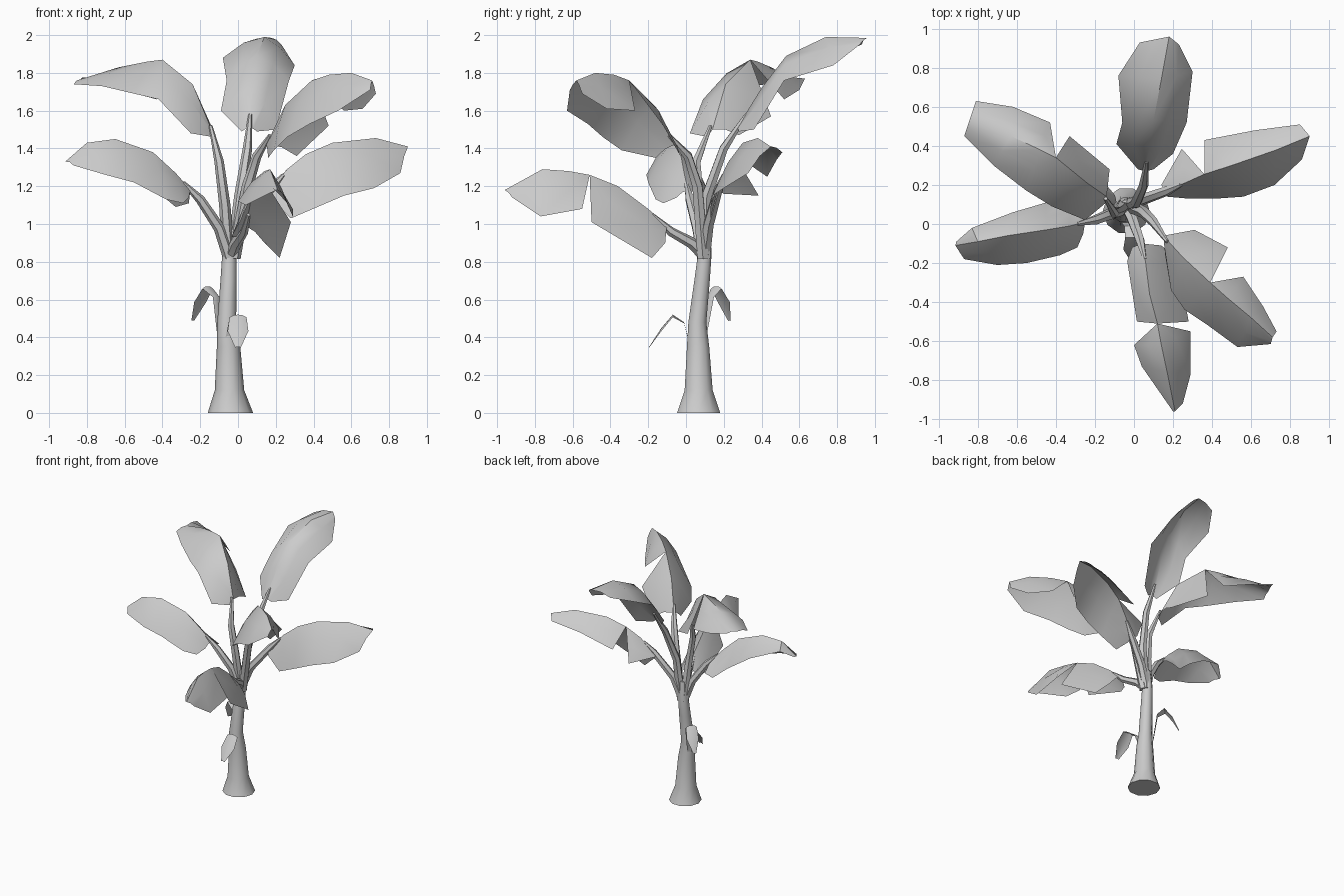
import bpy
import bmesh
from math import cos, sin, pi, radians
from mathutils import Vector

cube = bpy.data.objects.get("Cube")
if cube:
    bpy.data.objects.remove(cube, do_unlink=True)

# One plain grey for the whole plant
grey = bpy.data.materials.new("plain_grey")
grey.use_nodes = True
colour = (0.6, 0.6, 0.6, 1)
grey.diffuse_color = colour
grey.node_tree.nodes["Principled BSDF"].inputs["Base Color"].default_value = colour


def finish(name, bm, angle):
    """Turn a bmesh into a named, smoothly shaded object."""
    bmesh.ops.remove_doubles(bm, verts=bm.verts, dist=0.0005)
    bmesh.ops.recalc_face_normals(bm, faces=bm.faces)
    mesh = bpy.data.meshes.new(name)
    bm.to_mesh(mesh)
    bm.free()
    mesh.materials.append(grey)
    obj = bpy.data.objects.new(name, mesh)
    bpy.context.collection.objects.link(obj)
    bpy.ops.object.select_all(action="DESELECT")
    obj.select_set(True)
    bpy.context.view_layer.objects.active = obj
    bpy.ops.object.shade_smooth_by_angle(angle=radians(angle))


def tube(name, path, radii, sides, level=False):
    """Loft rings of shrinking radius along a path and cap both ends."""
    bm = bmesh.new()
    path = [Vector(p) for p in path]
    rings = []
    for i, (centre, radius) in enumerate(zip(path, radii)):
        along = path[min(i + 1, len(path) - 1)] - path[max(i - 1, 0)]
        if level:
            along = Vector((0, 0, 1))
        u = along.cross(Vector((0, 1, 0))).normalized()
        if abs(along.normalized().y) > 0.9:
            u = along.cross(Vector((1, 0, 0))).normalized()
        v = along.cross(u).normalized()
        rings.append([bm.verts.new(centre + radius * (u * cos(a) + v * sin(a)))
                      for a in (2 * pi * k / sides for k in range(sides))])
    for low, high in zip(rings, rings[1:]):
        for k in range(sides):
            n = (k + 1) % sides
            bm.faces.new((low[k], low[n], high[n], high[k]))
    bm.faces.new(rings[0])
    bm.faces.new(rings[-1])
    finish(name, bm, 50)


def blade(name, spine, left, right, bulge=0.1):
    """Skin a leaf between its spine and two edges; None in an edge is a tear."""
    bm = bmesh.new()
    rows = []
    for s, l, r in zip(spine, left, right):
        s = Vector(s)
        l = Vector(l) if l else s
        r = Vector(r) if r else s
        arch = Vector((0, 0, bulge))
        points = [l, (l + s) / 2 + arch * (l - s).length, s,
                  (r + s) / 2 + arch * (r - s).length, r]
        rows.append([bm.verts.new(p) for p in points])
    for a, b in zip(rows, rows[1:]):
        for k in range(len(a) - 1):
            bm.faces.new((a[k], a[k + 1], b[k + 1], b[k]))
    bmesh.ops.dissolve_degenerate(bm, dist=0.0005, edges=bm.edges)
    finish(name, bm, 40)


def sprout(name, spine, widths, across):
    """Small hanging leaf of given half widths around a bent spine."""
    side = Vector(across).normalized()
    spine = [Vector(p) for p in spine]
    drop = Vector((0, 0, -0.3))
    left = [p + (side + drop) * w for p, w in zip(spine, widths)]
    right = [p + (drop - side) * w for p, w in zip(spine, widths)]
    blade(name, spine, left, right)


# Trunk, flared at the foot
tube("trunk",
     [(-.04, .067, 0), (-.045, .067, .12), (-.05, .064, .35), (-.06, .06, .48),
      (-.05, .085, .7), (-.045, .1, .85), (-.04, .1, .98)],
     [.12, .078, .062, .05, .043, .038, .025], 10, level=True)

# Leaf stalks
stalks = {
    "back": [(-.03, .1, .82), (.01, .11, 1.15), (.05, .2, 1.4), (.065, .32, 1.58)],
    "right_back": [(-.03, .1, .85), (.03, .12, 1), (.17, .17, 1.18), (.24, .2, 1.26)],
    "right_front": [(-.02, .09, .82), (.05, .06, 1.2), (.1, .01, 1.36), (.17, -.09, 1.47)],
    "left_back": [(-.05, .1, .82), (-.07, .07, 1.1), (-.1, .055, 1.33), (-.145, .13, 1.52)],
    "left_front": [(-.045, .09, .82), (-.1, .06, .98), (-.2, .02, 1.13), (-.29, 0, 1.22)],
    "front": [(-.04, .1, .83), (-.01, .03, .9), (.03, -.08, .96), (.055, -.18, 1.05)],
}
for place, path in stalks.items():
    tube(place + "_stalk", path, [.034, .03, .025, .01], 6)

# Large leaves: spine, then the two edges
blade("back_leaf",
      [(.06, .27, 1.51), (.08, .4, 1.72), (.1, .53, 1.89), (.14, .74, 1.99), (.18, .96, 1.985)],
      [(.02, .28, 1.49), (-.09, .41, 1.6), (-.06, .52, 1.76), (-.08, .76, 1.88), (.03, .93, 1.95)],
      [(.1, .28, 1.49), (.2, .36, 1.5), (.27, .52, 1.76), (.3, .78, 1.84), (.23, .92, 1.95)])
blade("right_back_leaf",
      [(.16, .17, 1.17), (.26, .21, 1.29), (.36, .255, 1.37), (.5, .3, 1.43),
       (.73, .38, 1.455), (.9, .45, 1.41)],
      [(.14, .2, 1.16), (.245, .385, 1.15), None, (.36, .43, 1.25), (.62, .48, 1.34), (.85, .51, 1.38)],
      [(.17, .14, 1.13), (.28, .13, 1.03), (.42, .13, 1.09), (.56, .14, 1.15),
       (.72, .2, 1.19), (.86, .33, 1.27)])
blade("right_front_leaf",
      [(.15, -.06, 1.42), (.25, -.17, 1.63), (.39, -.3, 1.76), (.48, -.38, 1.79),
       (.6, -.48, 1.8), (.71, -.58, 1.76)],
      [(.31, -.03, 1.36), (.48, -.12, 1.52), None, (.56, -.27, 1.6), (.66, -.42, 1.61), (.73, -.55, 1.69)],
      [(.16, -.16, 1.35), (.19, -.34, 1.39), (.26, -.44, 1.46), (.38, -.52, 1.53),
       (.53, -.63, 1.6), (.7, -.615, 1.71)])
blade("left_back_leaf",
      [(-.14, .14, 1.5), (-.24, .21, 1.74), (-.4, .34, 1.87), (-.48, .38, 1.86),
       (-.63, .45, 1.83), (-.84, .54, 1.76)],
      [(-.125, .28, 1.47), (-.33, .45, 1.57), None, (-.43, .52, 1.66), (-.62, .6, 1.71), (-.81, .63, 1.77)],
      [(-.13, .12, 1.46), (-.25, .02, 1.48), (-.42, .09, 1.66), (-.55, .17, 1.69),
       (-.72, .3, 1.73), (-.87, .45, 1.74)])
blade("left_front_leaf",
      [(-.25, .01, 1.18), (-.33, -.01, 1.27), (-.45, -.03, 1.38), (-.65, -.06, 1.45),
       (-.8, -.09, 1.43), (-.915, -.11, 1.33)],
      [(-.26, .13, 1.11), (-.33, .13, 1.09), (-.45, .11, 1.19), (-.62, .06, 1.3),
       (-.83, -.02, 1.38), (-.91, -.09, 1.33)],
      [(-.26, -.05, 1.14), (-.29, -.12, 1.11), (-.38, -.16, 1.13), (-.55, -.2, 1.22),
       (-.7, -.21, 1.26), (-.87, -.18, 1.31)])
blade("front_leaf",
      [(.04, -.1, .99), (.06, -.2, 1.08), (.08, -.36, 1.2), (.12, -.51, 1.26),
       (.14, -.62, 1.28), (.17, -.76, 1.29), (.21, -.96, 1.18)],
      [(-.01, -.12, .93), (-.035, -.19, .93), (.015, -.5, 1.02), None,
       (0, -.62, 1.12), (.04, -.73, 1.1), (.2, -.96, 1.18)],
      [(.14, -.11, .9), (.22, -.18, .82), (.28, -.5, 1.01), None,
       (.29, -.55, 1.08), (.29, -.77, 1.04), (.25, -.92, 1.14)])

# Two young leaves low on the trunk
sprout("front_sprout",
       [(-.06, .02, .36), (-.03, -.01, .48), (0, -.07, .52), (0, -.13, .45), (0, -.195, .35)],
       [.015, .02, .045, .055, .015], (1, 0, 0))
sprout("back_sprout",
       [(-.1, .1, .42), (-.115, .13, .62), (-.16, .16, .67), (-.2, .2, .6), (-.24, .23, .49)],
       [.015, .025, .04, .045, .01], (1, 1, 0))
